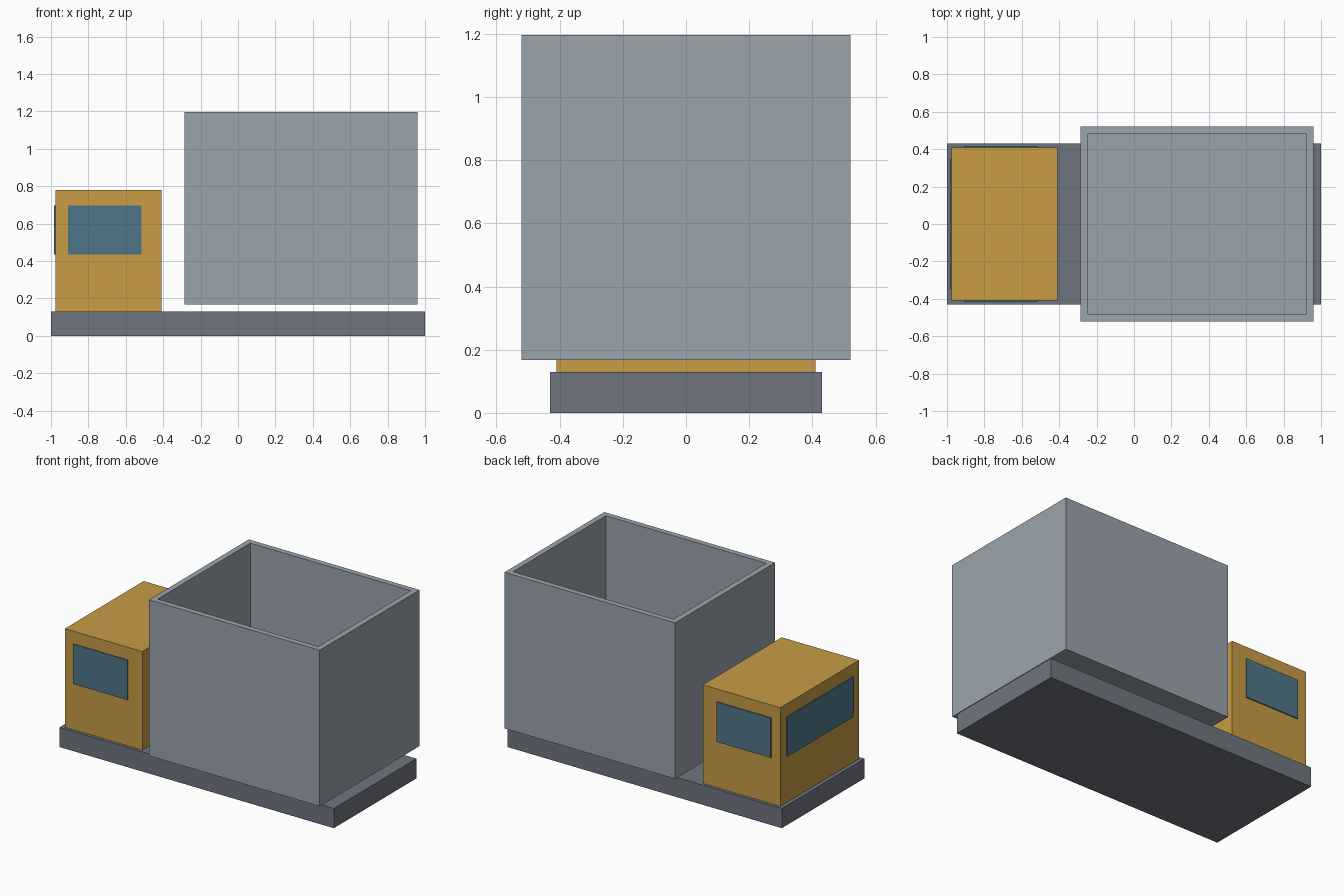
import bpy
import bmesh

if "Cube" in bpy.data.objects:
    bpy.data.objects.remove(bpy.data.objects["Cube"])


def material(name, rgb):
    m = bpy.data.materials.new(name)
    m.diffuse_color = (*rgb, 1.0)
    m.use_nodes = True
    m.node_tree.nodes["Principled BSDF"].inputs["Base Color"].default_value = m.diffuse_color
    return m


GREY = material("container grey", (0.328, 0.371, 0.407))
YELLOW = material("cab yellow", (0.578, 0.332, 0.060))
SLATE = material("chassis slate", (0.159, 0.178, 0.216))
GLASS = material("window blue", (0.078, 0.181, 0.246))


def box(name, lo, hi, mat, wall=0.0):
    """Box between two corners; a wall thickness makes it an open-topped bin."""
    bm = bmesh.new()
    bmesh.ops.create_cube(bm, size=1.0)
    for v in bm.verts:
        v.co = [(a + b) / 2 + c * (b - a) for a, b, c in zip(lo, hi, v.co)]
    if wall:
        bm.normal_update()
        top = max(bm.faces, key=lambda f: f.normal.z)
        bmesh.ops.inset_region(bm, faces=[top], thickness=wall)
        floor = bmesh.ops.extrude_discrete_faces(bm, faces=[top])["faces"][0]
        for v in floor.verts:
            v.co.z = lo[2] + wall
    mesh = bpy.data.meshes.new(name)
    bm.to_mesh(mesh)
    bm.free()
    mesh.materials.append(mat)
    ob = bpy.data.objects.new(name, mesh)
    bpy.context.collection.objects.link(ob)
    return ob


# Flat chassis, cab and open-topped container
box("chassis", (-1.0, -0.43, 0.0), (1.0, 0.43, 0.13), SLATE)
box("cab", (-0.975, -0.41, 0.13), (-0.41, 0.41, 0.78), YELLOW)
box("container", (-0.285, -0.52, 0.168), (0.96, 0.52, 1.197), GREY, wall=0.053)

# Window plates: windscreen and one on each side of the cab
box("windscreen", (-0.983, -0.345, 0.435), (-0.9745, 0.345, 0.697), GLASS)
for side, y in (("right", -0.4135), ("left", 0.4135)):
    box("side_window_" + side, (-0.91, y - 0.004, 0.435),
        (-0.515, y + 0.004, 0.697), GLASS)
